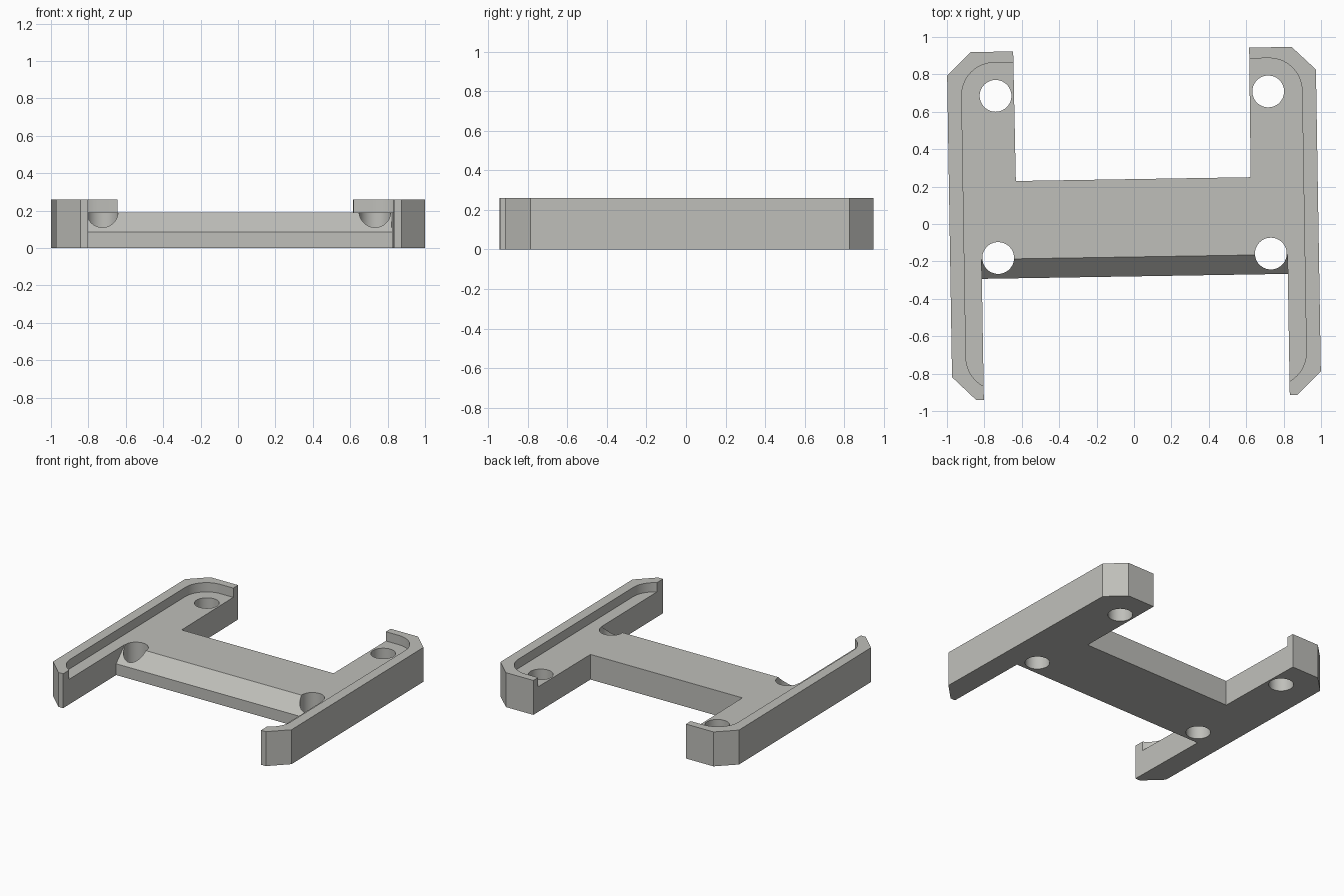
import bpy, bmesh, math
from mathutils import Matrix, Vector

if "Cube" in bpy.data.objects:
    bpy.data.objects.remove(bpy.data.objects["Cube"])

HEIGHT, FLOOR = 0.26, 0.19
LEG_IN = 0.818

grey = bpy.data.materials.new("warm grey")
grey.diffuse_color = (0.52, 0.52, 0.49, 1)
grey.use_nodes = True
grey.node_tree.nodes["Principled BSDF"].inputs["Base Color"].default_value = grey.diffuse_color


def prism(name, points, offset):
    """Extrude a closed 3D polygon along an offset vector."""
    bm = bmesh.new()
    face = bm.faces.new([bm.verts.new(p) for p in points])
    ext = bmesh.ops.extrude_face_region(bm, geom=[face])["geom"]
    bmesh.ops.translate(bm, vec=Vector(offset),
                        verts=[g for g in ext if isinstance(g, bmesh.types.BMVert)])
    bmesh.ops.recalc_face_normals(bm, faces=bm.faces)
    mesh = bpy.data.meshes.new(name)
    bm.to_mesh(mesh)
    bm.free()
    mesh.materials.append(grey)
    obj = bpy.data.objects.new(name, mesh)
    bpy.context.collection.objects.link(obj)
    return obj


def arc(cx, cy, r, start, end, steps):
    return [(cx + r * math.cos(math.radians(start + (end - start) * i / steps)),
             cy + r * math.sin(math.radians(start + (end - start) * i / steps)))
            for i in range(steps + 1)]


# H-shaped bracket outline, mirrored across x
half = [(LEG_IN, -0.28), (LEG_IN, -0.928), (0.858, -0.928), (0.986, -0.803),
        (0.986, 0.81), (0.858, 0.933), (0.631, 0.933), (0.628, 0.24)]
outline = half + [(-x, y) for x, y in reversed(half)]
bracket = prism("bracket", [(x, y, 0) for x, y in outline], (0, 0, HEIGHT))

cutters = []

# Shallow rounded recess that leaves the raised rims
recess = []
for cx, cy, a in ((0.735, 0.70, 0), (-0.735, 0.70, 90),
                  (-0.735, -0.70, 180), (0.735, -0.70, 270)):
    recess += arc(cx, cy, 0.175, a, a + 90, 14)
cutters.append(prism("recess_cutter", [(x, y, FLOOR) for x, y in recess], (0, 0, 0.3)))

# Sloped front edge of the crossbar
slope = [(-0.176, FLOOR), (-0.28, 0.085), (-0.32, 0.085), (-0.32, 0.4), (-0.176, 0.4)]
cutters.append(prism("slope_cutter", [(-LEG_IN, y, z) for y, z in slope],
                     (2 * LEG_IN, 0, 0)))

# Four screw holes
for x in (-0.729, 0.729):
    for y in (-0.17, 0.697):
        ring = arc(x, y, 0.085, 0, 360, 48)[:-1]
        cutters.append(prism("hole_cutter", [(px, py, -0.1) for px, py in ring],
                             (0, 0, 0.6)))

bpy.context.view_layer.objects.active = bracket
bracket.select_set(True)
for cutter in cutters:
    mod = bracket.modifiers.new("cut", 'BOOLEAN')
    mod.operation = 'DIFFERENCE'
    mod.solver = 'EXACT'
    mod.object = cutter
    bpy.ops.object.modifier_apply(modifier=mod.name)
for cutter in cutters:
    bpy.data.objects.remove(cutter)

# Slight turn about the vertical axis, smooth curved walls
bracket.data.transform(Matrix.Rotation(math.radians(0.93), 4, 'Z'))
bpy.ops.object.shade_smooth_by_angle(angle=math.radians(30))
